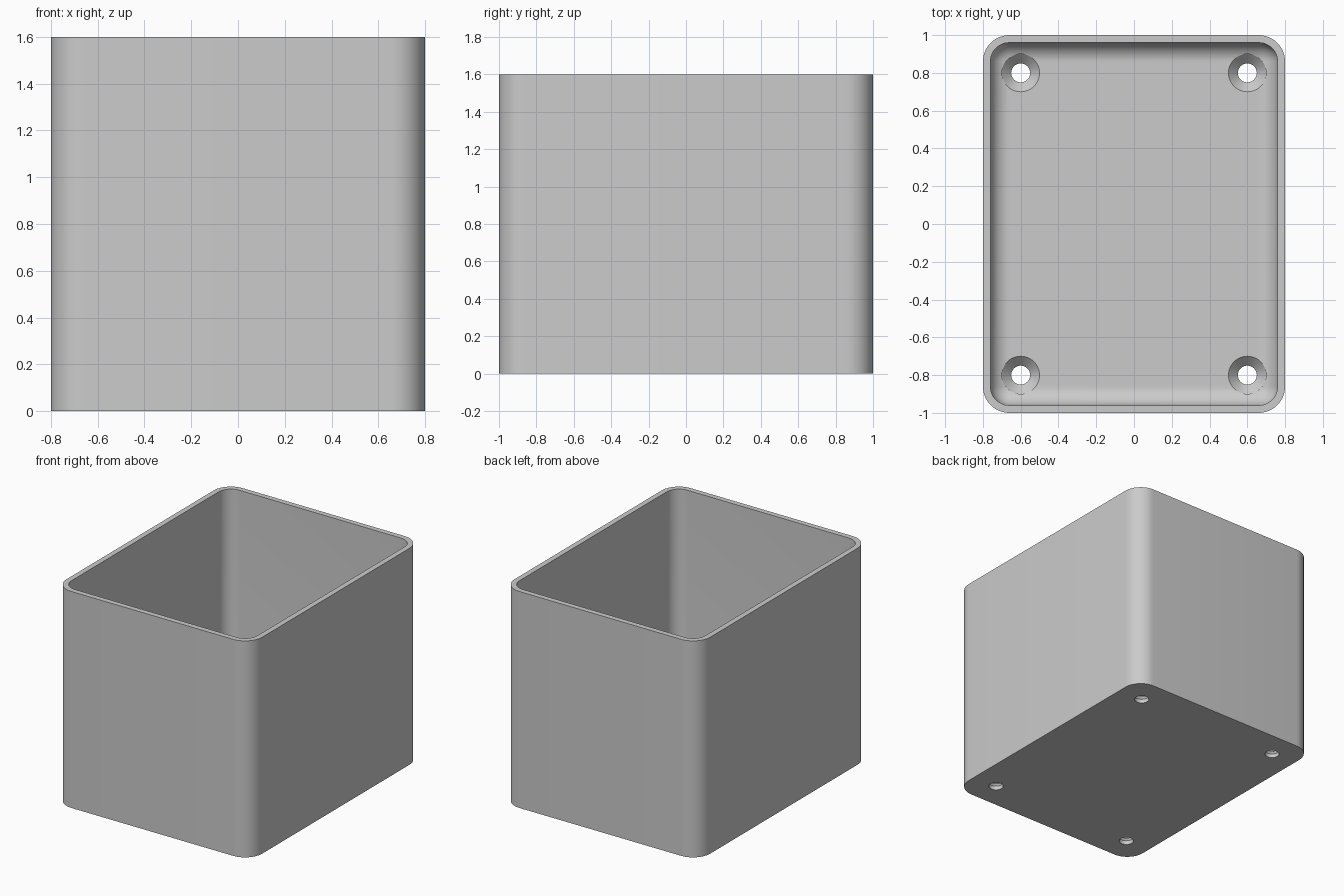
import bpy, bmesh
from math import sin, cos, pi, radians

cube = bpy.data.objects.get("Cube")
if cube:
    bpy.data.objects.remove(cube, do_unlink=True)

HX, HY, HEIGHT = 0.8, 1.0, 1.6
WALL, FLOOR, FILLET = 0.04, 0.08, 0.1
STEPS = 12

grey = bpy.data.materials.new("plain grey")
grey.use_nodes = True
colour = (0.6, 0.6, 0.6, 1)
grey.diffuse_color = colour
grey.node_tree.nodes["Principled BSDF"].inputs["Base Color"].default_value = colour


def make_object(name, bm):
    bmesh.ops.remove_doubles(bm, verts=bm.verts, dist=1e-5)
    bmesh.ops.recalc_face_normals(bm, faces=bm.faces)
    mesh = bpy.data.meshes.new(name)
    bm.to_mesh(mesh)
    bm.free()
    mesh.materials.append(grey)
    obj = bpy.data.objects.new(name, mesh)
    bpy.context.collection.objects.link(obj)
    return obj


def loft(bm, rings):
    """Join point rings with side faces and close both ends."""
    loops = [[bm.verts.new(p) for p in ring] for ring in rings]
    for a, b in zip(loops, loops[1:]):
        for i in range(len(a)):
            j = (i + 1) % len(a)
            bm.faces.new((a[i], a[j], b[j], b[i]))
    bm.faces.new(loops[0])
    bm.faces.new(loops[-1])


def rounded_ring(inset, radius, z):
    pts = []
    for k, (sx, sy) in enumerate(((1, 1), (-1, 1), (-1, -1), (1, -1))):
        cx, cy = sx * (HX - inset - radius), sy * (HY - inset - radius)
        for i in range(STEPS + 1):
            a = (k + i / STEPS) * pi / 2
            pts.append((cx + radius * cos(a), cy + radius * sin(a), z))
    return pts


# Open box: outer wall, rim, inner wall and filleted floor
outer_radius = WALL + FILLET
rings = [rounded_ring(0, outer_radius, 0), rounded_ring(0, outer_radius, HEIGHT),
         rounded_ring(WALL, FILLET, HEIGHT)]
for i in range(STEPS + 1):
    a = i / STEPS * pi / 2
    rings.append(rounded_ring(WALL + FILLET * (1 - cos(a)), FILLET * cos(a),
                              FLOOR + FILLET * (1 - sin(a))))
bm = bmesh.new()
loft(bm, rings)
box = make_object("open_box", bm)

# Countersunk screw holes in the four floor corners
profile = [(0.05, -0.05), (0.05, 0.03), (0.1, FLOOR), (0.1, 0.3)]
bm = bmesh.new()
for x in (-0.6, 0.6):
    for y in (-0.8, 0.8):
        loft(bm, [[(x + r * cos(2 * pi * i / 48), y + r * sin(2 * pi * i / 48), z)
                   for i in range(48)] for r, z in profile])
cutter = make_object("screw_hole_cutter", bm)
cutter.hide_render = True

cut = box.modifiers.new("screw holes", 'BOOLEAN')
cut.operation = 'DIFFERENCE'
cut.solver = 'EXACT'
cut.object = cutter
bpy.context.view_layer.objects.active = box
box.select_set(True)
bpy.ops.object.modifier_apply(modifier=cut.name)
bpy.data.objects.remove(cutter, do_unlink=True)
bpy.ops.object.shade_smooth_by_angle(angle=radians(30))
